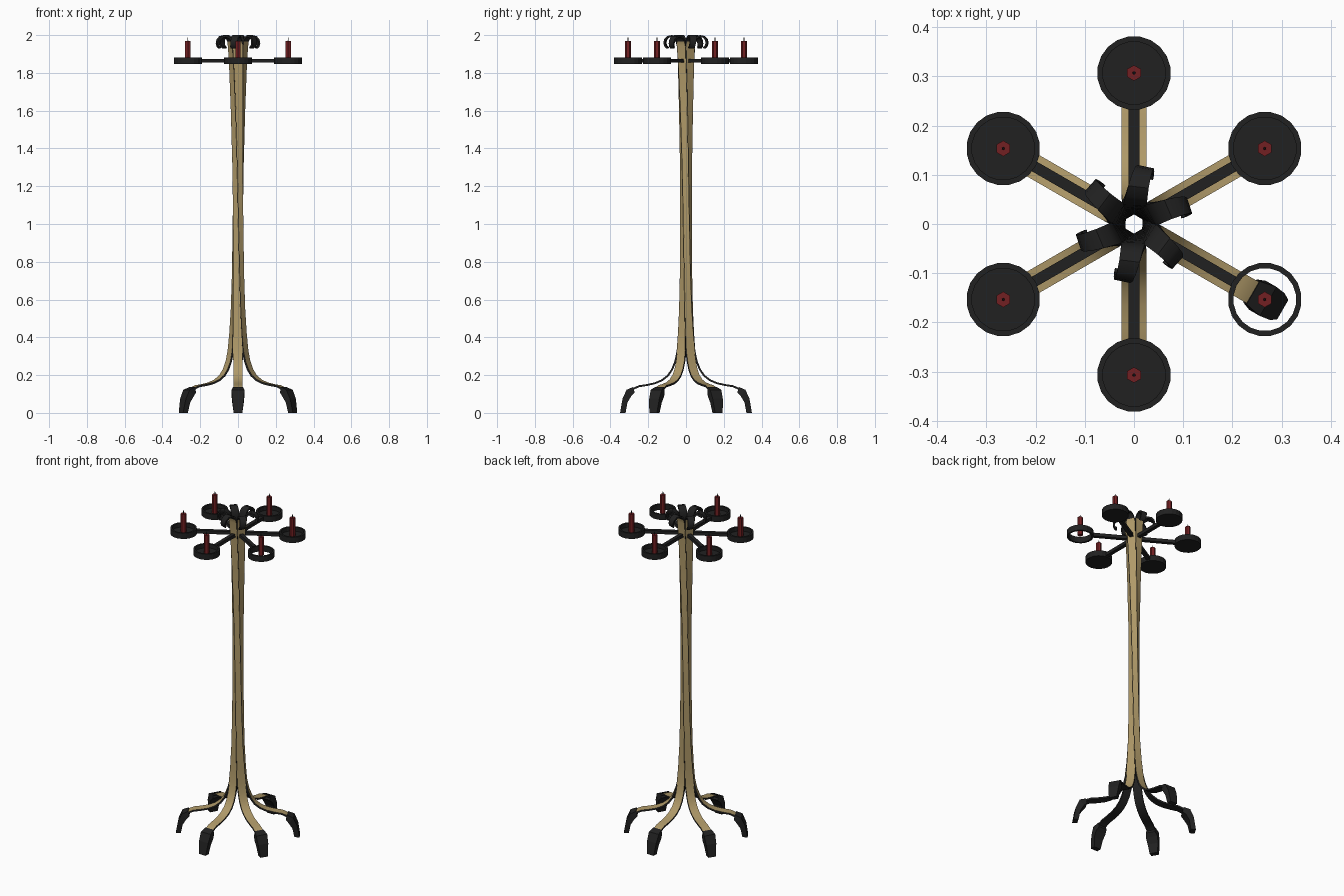
import bpy, bmesh
from math import cos, sin, pi, radians, hypot, sqrt
from mathutils import Vector

cube = bpy.data.objects.get("Cube")
if cube:
    bpy.data.objects.remove(cube, do_unlink=True)


def material(name, color):
    m = bpy.data.materials.new(name)
    m.use_nodes = True
    m.diffuse_color = (*color, 1)
    m.node_tree.nodes["Principled BSDF"].inputs["Base Color"].default_value = (*color, 1)
    return m


BLACK = material("black iron", (0.015, 0.015, 0.015))
GOLD = material("pale gold", (0.43, 0.32, 0.14))
RED = material("red wax", (0.17, 0.014, 0.016))


def loft(name, rings, mats, closed=False, gold_rule=None):
    """Skin a list of point rings; cap the ends or join last to first."""
    bm = bmesh.new()
    loops = [[bm.verts.new(p) for p in ring] for ring in rings]
    n = len(loops[0])
    pairs = list(zip(loops, loops[1:]))
    if closed:
        pairs.append((loops[-1], loops[0]))
    else:
        bm.faces.new(loops[0])
        bm.faces.new(loops[-1])
    for i, (a, b) in enumerate(pairs):
        for j in range(n):
            k = (j + 1) % n
            f = bm.faces.new((a[j], a[k], b[k], b[j]))
            if gold_rule and gold_rule(i, j):
                f.material_index = 1
    bmesh.ops.recalc_face_normals(bm, faces=bm.faces)
    mesh = bpy.data.meshes.new(name)
    bm.to_mesh(mesh)
    bm.free()
    for m in mats:
        mesh.materials.append(m)
    return mesh


def place(name, mesh, index, location=(0, 0, 0), turn=0.0):
    ob = bpy.data.objects.new(f"{name}_{index + 1}", mesh)
    ob.location = location
    ob.rotation_euler.z = turn
    bpy.context.collection.objects.link(ob)
    return ob


def lathe(name, profile, sides, mat, closed=False):
    rings = [[(r * cos(2 * pi * (s + 0.5) / sides), r * sin(2 * pi * (s + 0.5) / sides), z)
              for s in range(sides)] for r, z in profile]
    return loft(name, rings, [mat], closed)


# Strip path as (radius, height): splayed leg, slim trunk, curled tip
leg = [(0.30, 0.118), (0.275, 0.135), (0.25, 0.146), (0.21, 0.152), (0.165, 0.162),
       (0.13, 0.177), (0.10, 0.20), (0.078, 0.232), (0.061, 0.275), (0.049, 0.33)]
trunk_keys = [(0.049, 0.33), (0.041, 0.42), (0.034, 0.55), (0.029, 0.75), (0.027, 1.1),
              (0.028, 1.3), (0.034, 1.6), (0.042, 1.85), (0.048, 1.945)]
curl = [(0.052, 1.967), (0.061, 1.982), (0.077, 1.99), (0.094, 1.986), (0.106, 1.973),
        (0.109, 1.957), (0.105, 1.943), (0.096, 1.936)]
trunk = []
for (r0, z0), (r1, z1) in zip(trunk_keys, trunk_keys[1:]):
    steps = max(1, round((z1 - z0) / 0.07))
    trunk += [(r0 + (r1 - r0) * s / steps, z0 + (z1 - z0) * s / steps) for s in range(1, steps + 1)]
path = leg + trunk + curl
curl_start = len(leg) + len(trunk)

THICK = 0.01
rings = []
for i, (r, z) in enumerate(path):
    (ra, za), (rb, zb) = path[max(i - 1, 0)], path[min(i + 1, len(path) - 1)]
    length = hypot(rb - ra, zb - za)
    nr, nz = (zb - za) / length, (ra - rb) / length
    if i < curl_start:
        twist = -62 * max(0, z - 0.3) / 1.65
        half = min(0.025, r / sqrt(3) * 0.92)
    else:
        t = (i - curl_start + 1) / len(curl)
        twist = -62 - 13 * t
        half = 0.025 - 0.011 * t
    a = radians(twist)
    radial, side = Vector((cos(a), sin(a), 0)), Vector((-sin(a), cos(a), 0))
    up = Vector((0, 0, 1))
    outer = radial * r + up * z
    inner = radial * (r - nr * THICK) + up * (z - nz * THICK)
    rings.append([outer - side * half, outer + side * half, inner + side * half, inner - side * half])
strip = loft("twisted_strip", rings, [BLACK, GOLD],
             gold_rule=lambda i, j: j == 0 and i < curl_start)

# Claw foot as (top radius, top height, under radius, under height, half width)
stations = [(0.28, 0.137, 0.272, 0.108, 0.027), (0.315, 0.122, 0.29, 0.088, 0.034),
            (0.336, 0.075, 0.31, 0.055, 0.031), (0.349, 0, 0.32, 0, 0.023)]
foot = loft("claw_foot", [[(a, -w, b), (a, w, b), (c, w, d), (c, -w, d)]
                          for a, b, c, d, w in stations], [BLACK])

# Candle arm, a flat bar
arm = loft("candle_arm", [[(r, -0.011, 1.854), (r, 0.011, 1.854), (r, 0.011, 1.874), (r, -0.011, 1.874)]
                          for r in (0.036, 0.242)], [BLACK])

# Dish, open ring, candle and wick
rim = [(0.075, 1.847), (0.075, 1.882), (0.064, 1.882)]
dish = lathe("candle_dish", rim + [(0.064, 1.857)], 20, BLACK)
open_ring = lathe("open_candle_ring", rim + [(0.064, 1.847)], 20, BLACK, closed=True)
candle = lathe("candle", [(0.016, 1.857), (0.016, 1.97)], 6, RED)
wick = lathe("wick", [(0.003, 1.97), (0.002, 1.987)], 6, BLACK)

smooth = []
for k in range(6):
    turn = radians(30 + 60 * k)
    spot = (0.307 * cos(turn), 0.307 * sin(turn), 0)
    smooth.append(place("twisted_strip", strip, k, turn=turn))
    place("claw_foot", foot, k, turn=turn)
    place("candle_arm", arm, k, turn=turn)
    if k == 5:
        place("open_candle_ring", open_ring, 0, spot)
    else:
        place("candle_dish", dish, k, spot)
    place("candle", candle, k, spot)
    place("wick", wick, k, spot)

# Smooth the strips, keeping their edges sharp
bpy.ops.object.select_all(action="DESELECT")
smooth[0].select_set(True)
bpy.context.view_layer.objects.active = smooth[0]
bpy.ops.object.shade_smooth_by_angle(angle=radians(35))
